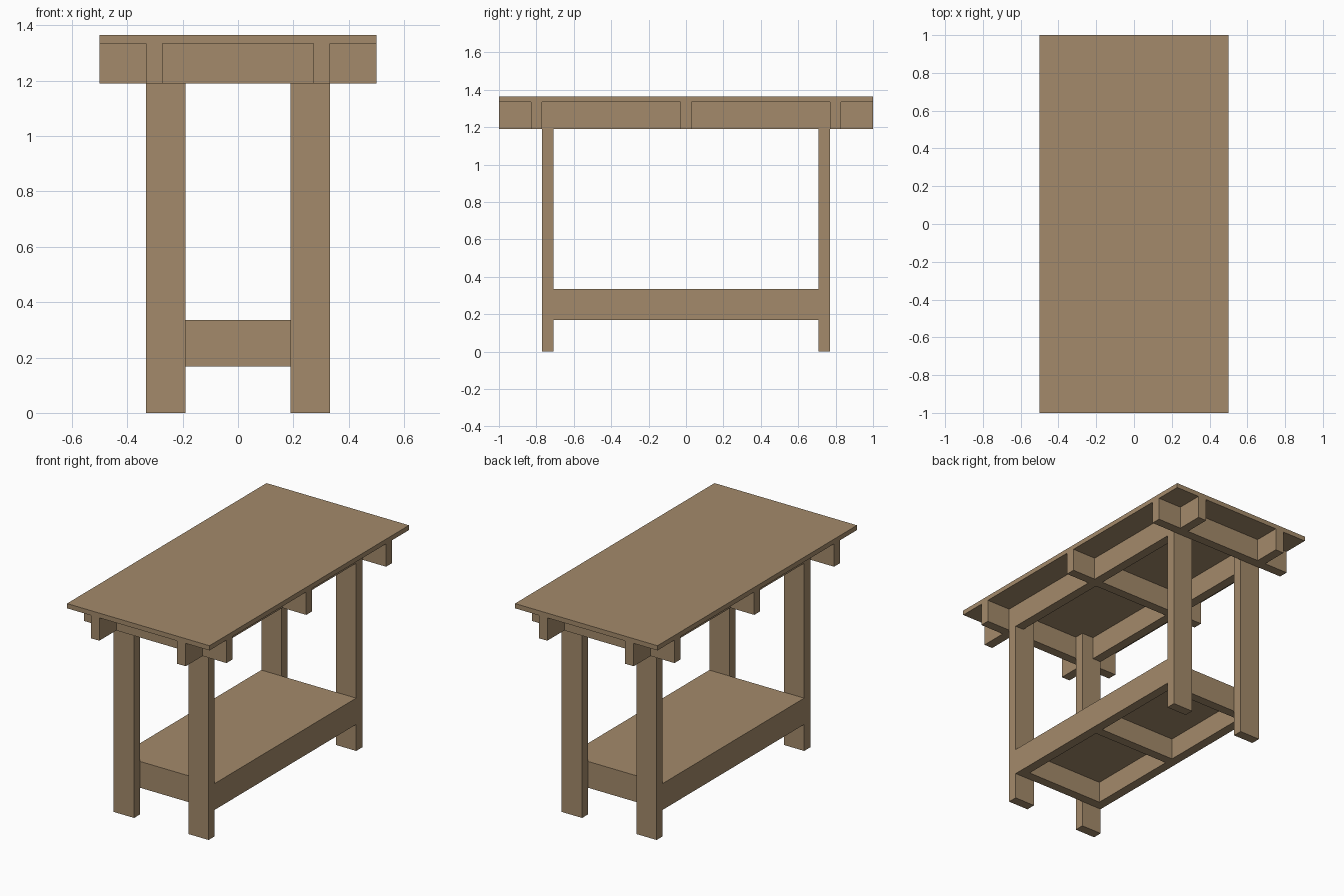
import bpy
import bmesh

cube = bpy.data.objects.get("Cube")
if cube:
    bpy.data.objects.remove(cube, do_unlink=True)

# Single wood colour
COLOR = (0.37, 0.255, 0.145, 1.0)
wood = bpy.data.materials.new("warm_brown_wood")
wood.use_nodes = True
wood.diffuse_color = COLOR
bsdf = next(n for n in wood.node_tree.nodes if n.type == 'BSDF_PRINCIPLED')
bsdf.inputs["Base Color"].default_value = COLOR
bsdf.inputs["Roughness"].default_value = 0.8


def extrude_profile(name, profile, y0, y1):
    """Board made from an x-z outline pulled along y."""
    bm = bmesh.new()
    face = bm.faces.new([bm.verts.new((x, y0, z)) for x, z in profile])
    pulled = bmesh.ops.extrude_face_region(bm, geom=[face])["geom"]
    verts = [g for g in pulled if isinstance(g, bmesh.types.BMVert)]
    bmesh.ops.translate(bm, verts=verts, vec=(0, y1 - y0, 0))
    bmesh.ops.recalc_face_normals(bm, faces=bm.faces)
    mesh = bpy.data.meshes.new(name)
    bm.to_mesh(mesh)
    bm.free()
    mesh.materials.append(wood)
    obj = bpy.data.objects.new(name, mesh)
    bpy.context.collection.objects.link(obj)
    return obj


def board(name, x, y, z):
    """Rectangular board from (min, max) ranges."""
    (x0, x1), (z0, z1) = x, z
    return extrude_profile(name, [(x0, z0), (x1, z0), (x1, z1), (x0, z1)], *y)


def span(a, b, sign):
    return tuple(sorted((a * sign, b * sign)))


# Key dimensions
TOP, TOP_UNDER, BEAM_LOW = 1.365, 1.335, 1.19
SHELF, SHELF_UNDER, RAIL_LOW = 0.335, 0.305, 0.168
OUT, INN, LEG_IN = 0.333, 0.273, 0.19      # beam and leg faces in x
LEG_Y0, LEG_Y1 = 0.709, 0.77               # leg faces in y
THICK = 0.06
SIDES = ((1, "left"), (-1, "right"))
ENDS = ((-1, "front"), (1, "back"))

# Table top and lower shelf boards
board("table_top", (-0.5, 0.5), (-1, 1), (TOP_UNDER, TOP))
board("shelf_board", (-OUT, OUT), (-LEG_Y0, LEG_Y0), (SHELF_UNDER, SHELF))

# Lengthwise beams under the top and rails under the shelf
for s, side in SIDES:
    board(f"{side}_top_beam", span(INN, OUT, s), (-1, 1), (BEAM_LOW, TOP_UNDER))
    board(f"{side}_shelf_rail", span(INN, OUT, s), (-LEG_Y0, LEG_Y0),
          (RAIL_LOW, SHELF_UNDER))

# Crosswise beams under the top: a centre piece plus two overhanging ends
for y0, y1, place in ((-0.83, -LEG_Y1, "front"), (-0.03, 0.03, "middle"),
                      (LEG_Y1, 0.83, "back")):
    board(f"{place}_cross_beam", (-INN, INN), (y0, y1), (BEAM_LOW, TOP_UNDER))
    for s, side in SIDES:
        board(f"{place}_{side}_beam_end", span(OUT, 0.5, s), (y0, y1),
              (BEAM_LOW, TOP_UNDER))

# Crosswise rails under the shelf
for y0, y1, place in ((-LEG_Y0, THICK - LEG_Y0, "front"), (-0.03, 0.03, "middle"),
                      (LEG_Y0 - THICK, LEG_Y0, "back")):
    board(f"{place}_shelf_cross_rail", (-INN, INN), (y0, y1),
          (RAIL_LOW, SHELF_UNDER))

# Legs, notched at the top around the lengthwise beams
leg_outline = [(LEG_IN, 0), (OUT, 0), (OUT, BEAM_LOW), (INN, BEAM_LOW),
               (INN, TOP_UNDER), (LEG_IN, TOP_UNDER)]
for s, side in SIDES:
    for e, end in ENDS:
        extrude_profile(f"{end}_{side}_leg", [(x * s, z) for x, z in leg_outline],
                        *span(LEG_Y0, LEG_Y1, e))
